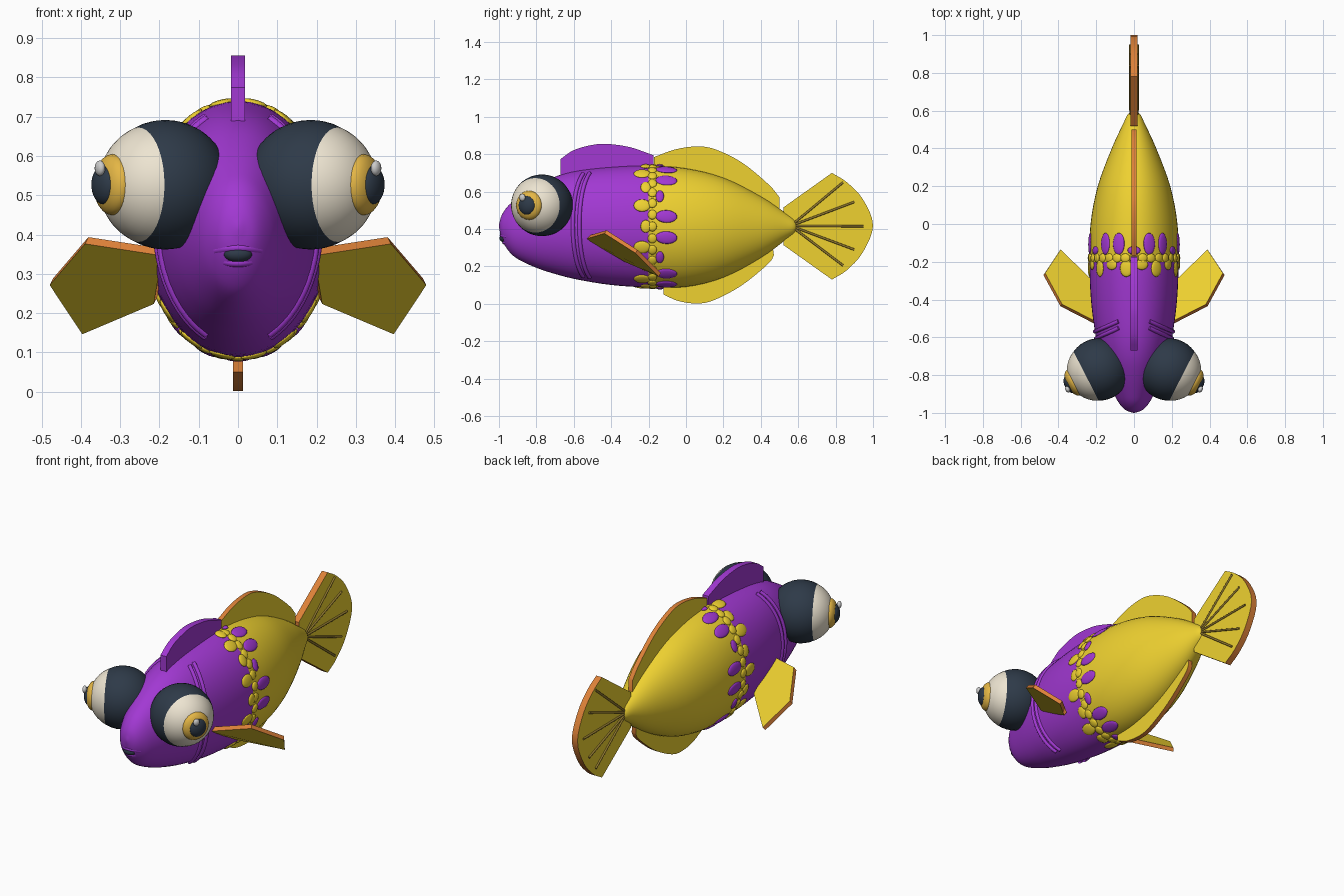
import bpy, bmesh, math
from mathutils import Vector, Matrix

if "Cube" in bpy.data.objects:
    bpy.data.objects.remove(bpy.data.objects["Cube"])


def material(name, rgb):
    m = bpy.data.materials.new(name)
    m.diffuse_color = (*rgb, 1)
    m.use_nodes = True
    m.node_tree.nodes["Principled BSDF"].inputs["Base Color"].default_value = m.diffuse_color
    return m


PURPLE = material("purple", (.36, .04, .65))
YELLOW = material("yellow", (.86, .64, .03))
ORANGE = material("orange", (.72, .22, .04))
DARK = material("dark", (.027, .042, .065))
WHITE = material("cream", (.85, .78, .64))
GOLD = material("gold", (.78, .47, .06))
SHINE = material("shine", (.95, .95, .93))
OLIVE = material("fin_ray", (.30, .20, .03))


def finish(name, bm, mats, angle=40):
    me = bpy.data.meshes.new(name)
    bmesh.ops.recalc_face_normals(bm, faces=bm.faces)
    bm.to_mesh(me)
    bm.free()
    ob = bpy.data.objects.new(name, me)
    bpy.context.collection.objects.link(ob)
    for m in mats:
        me.materials.append(m)
    bpy.ops.object.select_all(action='DESELECT')
    ob.select_set(True)
    bpy.context.view_layer.objects.active = ob
    bpy.ops.object.shade_smooth_by_angle(angle=math.radians(angle))
    return ob


def smooth(pts, n=4):
    """Catmull-Rom curve through the points."""
    p = [Vector(q) for q in pts]
    p = [2 * p[0] - p[1]] + p + [2 * p[-1] - p[-2]]
    out = []
    for i in range(1, len(p) - 2):
        a, b, c, d = p[i - 1:i + 3]
        for k in range(n):
            t = k / n
            out.append(.5 * (2 * b + (c - a) * t + (2 * a - 5 * b + 4 * c - d) * t * t
                             + (3 * b - a - 3 * c + d) * t ** 3))
    return out + [p[-2]]


def ellipsoid(name, centre, radii, axis, mat, segs=32):
    """Ellipsoid whose local z points along axis and local y stays upright."""
    z = Vector(axis).normalized()
    ref = Vector((0, 0, 1)) if abs(z.z) < .99 else Vector((0, 1, 0))
    x = ref.cross(z).normalized()
    rot = Matrix((x, z.cross(x), z)).transposed().to_4x4()
    bm = bmesh.new()
    bmesh.ops.create_uvsphere(bm, u_segments=segs, v_segments=segs // 2, radius=1)
    bm.transform(Matrix.Translation(centre) @ rot @ Matrix.Diagonal((*radii, 1)))
    return finish(name, bm, [mat], 180)


def tube(name, pts, radius, mat):
    cu = bpy.data.curves.new(name, 'CURVE')
    cu.dimensions = '3D'
    cu.bevel_depth = radius
    cu.bevel_resolution = 2
    cu.use_fill_caps = True
    sp = cu.splines.new('POLY')
    sp.points.add(len(pts) - 1)
    for q, p in zip(sp.points, pts):
        q.co = (*p, 1)
    cu.materials.append(mat)
    ob = bpy.data.objects.new(name, cu)
    bpy.context.collection.objects.link(ob)


def plate(name, pts, normal, thick, mat, rim):
    """Flat fin with a differently coloured rim."""
    off = Vector(normal).normalized() * thick / 2
    bm = bmesh.new()
    a = [bm.verts.new(Vector(p) + off) for p in pts]
    b = [bm.verts.new(Vector(p) - off) for p in pts]
    bm.faces.new(a)
    bm.faces.new(b[::-1])
    for i in range(len(pts)):
        j = (i + 1) % len(pts)
        bm.faces.new((a[i], b[i], b[j], a[j])).material_index = 1
    finish(name, bm, [mat, rim])


# Body: lofted ellipses, stations are (y, half width, top z, bottom z)
rows = smooth([Vector(s) for s in (
    (-1.0, .004, .424, .41), (-.985, .045, .475, .345), (-.95, .078, .525, .285),
    (-.9, .105, .565, .24), (-.8, .145, .63, .193), (-.7, .178, .68, .16),
    (-.58, .205, .712, .13), (-.4, .228, .732, .101), (-.2, .236, .74, .088),
    (0, .23, .725, .09), (.2, .192, .675, .14), (.4, .118, .575, .245),
    (.53, .058, .488, .34), (.58, .033, .45, .377), (.6, .004, .417, .41))])
SEG = 48


def surf(y, a):
    """Point on the body at length y and angle a around it."""
    for r, q in zip(rows, rows[1:]):
        if q[0] >= y:
            break
    w = r.lerp(q, (y - r[0]) / (q[0] - r[0]))
    mid, h = (w[2] + w[3]) / 2, (w[2] - w[3]) / 2
    return Vector((w[1] * math.cos(a), y, mid + h * math.sin(a)))


bm = bmesh.new()
rings = []
for y, w, top, bot in rows:
    rings.append([bm.verts.new((w * math.cos(t), y, (top + bot) / 2 + (top - bot) / 2 * math.sin(t)))
                  for t in (2 * math.pi * i / SEG for i in range(SEG))])
for k, (r, q) in enumerate(zip(rings, rings[1:])):
    for i in range(SEG):
        j = (i + 1) % SEG
        f = bm.faces.new((r[i], r[j], q[j], q[i]))
        f.material_index = 0 if rows[k][0] < -.201 else 1
bm.faces.new(rings[0])
bm.faces.new(rings[-1]).material_index = 1
finish("body", bm, [PURPLE, YELLOW], 60)


# Scale spots along the colour border
def spot(name, y, a, along, across, mat):
    c = surf(y, a)
    t1, t2 = surf(y + .01, a) - surf(y - .01, a), surf(y, a + .01) - surf(y, a - .01)
    n = t2.cross(t1).normalized()
    if n.dot(Vector((c.x, 0, c.z - .415))) < 0:
        n = -n
    # the upright axis follows the girth, the other follows the length
    t1.normalize()
    rot = Matrix((t1, n.cross(t1), n)).transposed().to_4x4()
    bm = bmesh.new()
    bmesh.ops.create_uvsphere(bm, u_segments=20, v_segments=8, radius=1)
    bm.transform(Matrix.Translation(c) @ rot @ Matrix.Diagonal((along, across, .009, 1)))
    finish(name, bm, [mat], 180)


N = 18
for i in range(N):
    a = 2 * math.pi * (i + .5) / N
    big = i % 3 != 1
    spot("purple_spot", -.105 if big else -.14, a, .058 if big else .022, .034, PURPLE)
    a += math.pi / N
    big = i % 2 == 0
    spot("yellow_spot", -.235 if big else -.215, a, .045 if big else .028, .034, YELLOW)
for i in range(32):
    spot("border_scale", -.18, 2 * math.pi * i / 32, .024, .026, YELLOW)

# Eyes, gill ridges and side fins, mirrored
for s in (1, -1):
    d = Vector((s * .89, -.456, 0))
    c = Vector((s * .185, -.77, .527))
    ellipsoid("eye_socket", c, (.165,) * 3, d, DARK, 40)
    ellipsoid("eyeball", c + d * .012, (.16,) * 3, d, WHITE, 40)
    ellipsoid("iris", c + d * .15, (.076, .078, .04), d, GOLD)
    ellipsoid("pupil", c + d * .172, (.05, .052, .03), d, DARK)
    ellipsoid("eye_shine", c + d * .196 + Vector((-s * .008, -.016, .042)), (.018, .02, .012), d, SHINE, 16)
    for k in (0, .035):
        arc = []
        for i in range(25):
            u = -1 + i / 12
            p = surf(-.605 + k + .055 * u * u, u * 1.18)
            arc.append((s * p.x, p.y, p.z))
        tube("gill_ridge", arc, .011, PURPLE)
    fin = [(.19, -.53, .355), (.385, -.43, .385), (.475, -.265, .28), (.392, -.14, .155), (.21, -.32, .232)]
    plate("side_fin", [(s * x, y, z) for x, y, z in fin], (-s * .39, .5, .78), .022, YELLOW, ORANGE)

# Mouth
ellipsoid("mouth", (0, -.975, .35), (.036, .02, .022), (0, -1, 0), DARK)
for name, z, w, bend in (("upper_lip", .366, .055, -.006), ("lower_lip", .328, .045, .006)):
    tube(name, [(w * u, -.985 + (.03 if bend < 0 else .025) * u * u + (.366 - z) * .35, z + bend * u * u)
                for u in (i / 8 - 1 for i in range(17))], .011, PURPLE)


# Upright fins in the middle plane: smooth arc plus hidden root points
def mid_fin(name, arc, root, thick, mat, rim):
    pts = [tuple(p) for p in smooth(arc)] + root
    plate(name, [(0, y, z) for y, z in pts], (1, 0, 0), thick, mat, rim)


mid_fin("front_back_fin", [(-.67, .775), (-.6, .822), (-.5, .85), (-.42, .855), (-.3, .838), (-.175, .795)],
        [(-.17, .68), (-.67, .64)], .036, PURPLE, PURPLE)
mid_fin("rear_back_fin", [(-.17, .785), (-.06, .825), (.06, .842), (.16, .825), (.3, .755), (.44, .64), (.5, .57)],
        [(.5, .47), (.2, .6), (-.17, .68)], .026, YELLOW, ORANGE)
mid_fin("belly_fin", [(-.12, .05), (-.04, .015), (.06, .002), (.15, .02), (.3, .10), (.44, .215), (.47, .26)],
        [(.46, .33), (.2, .25), (-.12, .15)], .026, YELLOW, ORANGE)
mid_fin("tail_fin", [(.78, .70), (.86, .65), (.945, .56), (1.0, .42), (.945, .275), (.86, .18), (.78, .13)],
        [(.52, .315), (.52, .515)], .036, YELLOW, ORANGE)

# Tail rays on both faces
for s in (1, -1):
    for y, z in ((.84, .65), (.9, .545), (.95, .415), (.9, .29), (.84, .205)):
        tube("tail_ray", [(s * .019, .56, .417), (s * .02, y, z)], .006, OLIVE)
